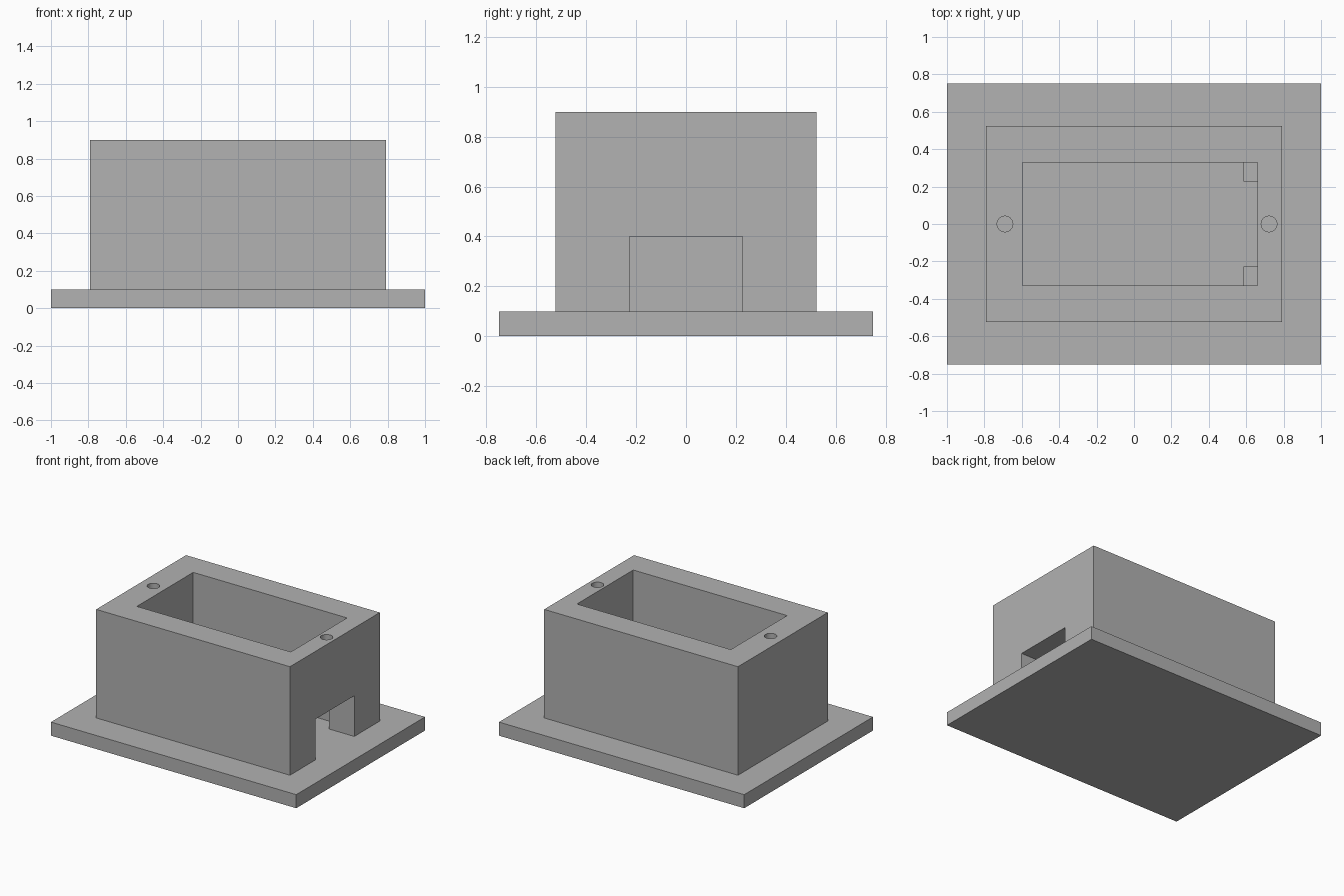
import bpy

if "Cube" in bpy.data.objects:
    bpy.data.objects.remove(bpy.data.objects["Cube"], do_unlink=True)

# Single plain grey
grey = bpy.data.materials.new("plain_grey")
grey.use_nodes = True
colour = (0.445, 0.445, 0.445, 1)
grey.diffuse_color = colour
grey.node_tree.nodes["Principled BSDF"].inputs["Base Color"].default_value = colour


def box(name, low, high):
    """Axis-aligned box between two corners."""
    centre = [(a + b) / 2 for a, b in zip(low, high)]
    bpy.ops.mesh.primitive_cube_add(size=1, location=centre)
    obj = bpy.context.object
    obj.name = name
    obj.scale = [b - a for a, b in zip(low, high)]
    bpy.ops.object.transform_apply(location=True, rotation=False, scale=True)
    obj.data.materials.append(grey)
    return obj


def cut(target, cutter):
    """Subtract the cutter and discard it."""
    cutter.hide_render = True
    mod = target.modifiers.new("cut", "BOOLEAN")
    mod.operation = "DIFFERENCE"
    mod.solver = "EXACT"
    mod.object = cutter
    bpy.context.view_layer.objects.active = target
    bpy.ops.object.modifier_apply(modifier=mod.name)
    bpy.data.objects.remove(cutter, do_unlink=True)


# Base plate and the thick-walled housing on it
base_z, ledge_z, top_z = 0.1, 0.4, 0.9
box("base_plate", (-1, -0.75, 0), (1, 0.75, base_z))
housing = box("housing", (-0.79, -0.523, base_z), (0.79, 0.523, top_z))

# Main cavity, widened above the low corner ledges
cut(housing, box("cavity_cutter", (-0.595, -0.328, -0.1), (0.585, 0.328, 1.1)))
cut(housing, box("upper_cutter", (0.3, -0.328, ledge_z), (0.66, 0.328, 1.1)))

# Cable opening through the left end wall, between the ledges
cut(housing, box("opening_cutter", (0.4, -0.226, -0.1), (1, 0.226, ledge_z)))

# Screw holes in the rim
for x in (-0.69, 0.722):
    bpy.ops.mesh.primitive_cylinder_add(
        vertices=32, radius=0.042, depth=0.8, location=(x, 0, top_z))
    hole = bpy.context.object
    hole.data.materials.append(grey)
    cut(housing, hole)

bpy.ops.object.select_all(action="DESELECT")
housing.select_set(True)
bpy.context.view_layer.objects.active = housing
bpy.ops.object.shade_smooth_by_angle(angle=0.6)
